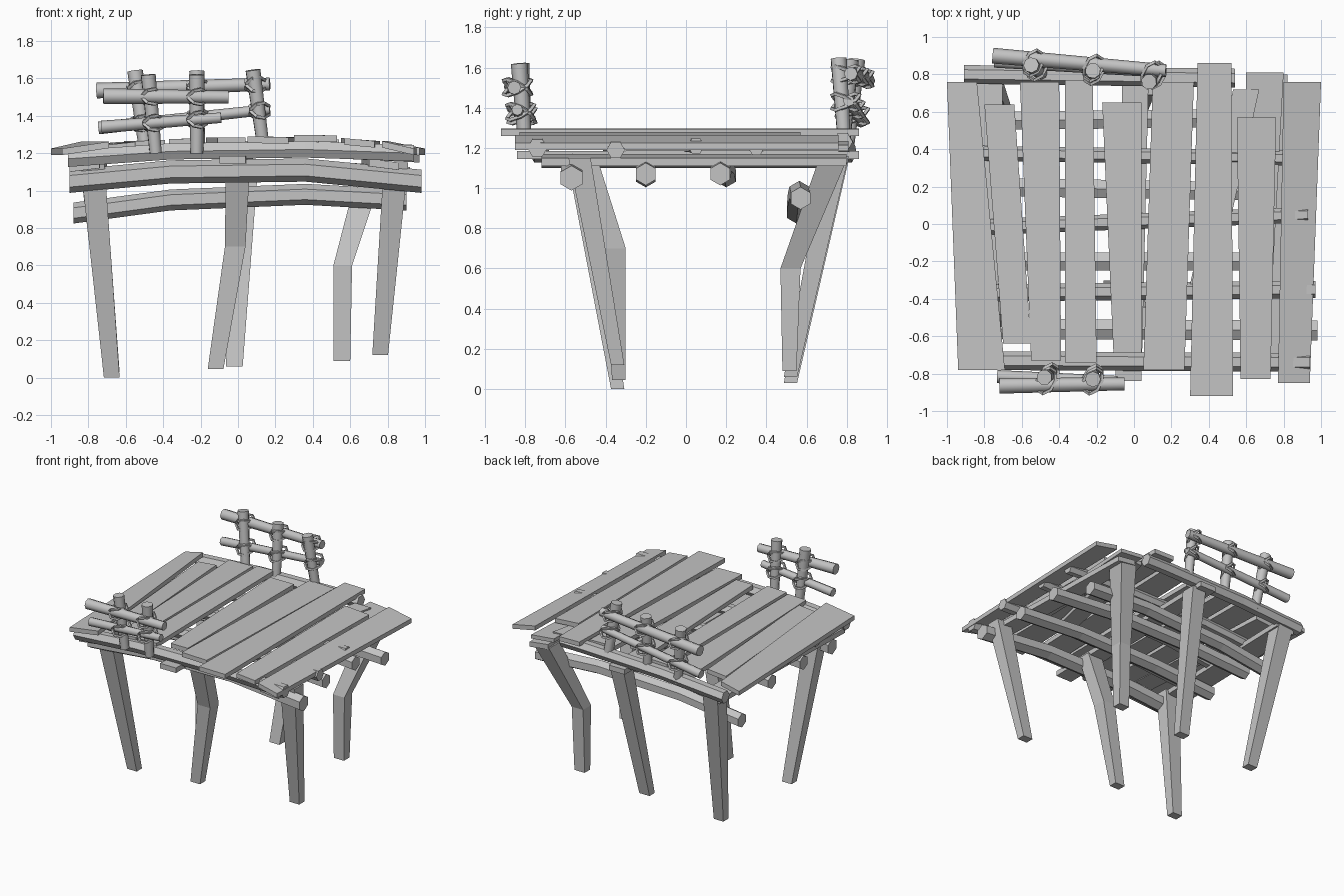
import bpy, bmesh, math
from mathutils import Vector, Matrix

if "Cube" in bpy.data.objects:
    bpy.data.objects.remove(bpy.data.objects["Cube"])

wood = bpy.data.materials.new("weathered grey wood")
wood.use_nodes = True
GREY = (0.55, 0.55, 0.55, 1)
wood.diffuse_color = GREY
wood.node_tree.nodes["Principled BSDF"].inputs["Base Color"].default_value = GREY


def finish(name, bm):
    bmesh.ops.recalc_face_normals(bm, faces=bm.faces)
    mesh = bpy.data.meshes.new(name)
    bm.to_mesh(mesh)
    bm.free()
    mesh.materials.append(wood)
    obj = bpy.data.objects.new(name, mesh)
    bpy.context.collection.objects.link(obj)
    return obj


def loft(name, rings, smooth=False):
    """Skin a list of equal-sized rings and cap both ends."""
    bm = bmesh.new()
    loops = [[bm.verts.new(p) for p in ring] for ring in rings]
    n = len(loops[0])
    for a, b in zip(loops, loops[1:]):
        for i in range(n):
            j = (i + 1) % n
            bm.faces.new((a[i], a[j], b[j], b[i])).smooth = smooth
    bm.faces.new(loops[0])
    bm.faces.new(loops[-1])
    return finish(name, bm)


def plank(name, back, front, z_left, z_right, thick=0.035):
    """Tapered board along y; each end is (x_min, x_max, y)."""
    rings = []
    for x0, x1, y in (back, front):
        rings.append([(x0, y, z_left), (x1, y, z_right),
                      (x1, y, z_right - thick), (x0, y, z_left - thick)])
    return loft(name, rings)


def log(name, y_ends, x_ends, heights, r, turn=0.0):
    """Six-sided arched log along x."""
    xs = (x_ends[0], max(-0.36, x_ends[0] + 0.1), min(0.36, x_ends[1] - 0.1), x_ends[1])
    rings = []
    for x, z in zip(xs, heights):
        t = (x - x_ends[0]) / (x_ends[1] - x_ends[0])
        y = y_ends[0] + t * (y_ends[1] - y_ends[0])
        angles = [turn + k * math.pi / 3 for k in range(6)]
        rings.append([(x, y + r * math.cos(a), z + r * math.sin(a)) for a in angles])
    return loft(name, rings)


def pole(name, start, end, r0, r1, sides=8):
    """Round pole between two points."""
    a, b = Vector(start), Vector(end)
    q = (b - a).to_track_quat("Z", "Y")
    rings = []
    for c, r in ((a, r0), (b, r1)):
        rings.append([c + q @ Vector((r * math.cos(k * math.tau / sides),
                                      r * math.sin(k * math.tau / sides), 0))
                      for k in range(sides)])
    return loft(name, rings, True)


def leg(name, sections):
    """Squared leg; each section is (x, y, z, half_x, half_y)."""
    return loft(name, [[(x - w, y - d, z), (x + w, y - d, z),
                        (x + w, y + d, z), (x - w, y + d, z)]
                       for x, y, z, w, d in sections])


def rope_ring(name, centre, tilt_x, tilt_y, radius):
    """Thin rope loop wound round a joint."""
    bm = bmesh.new()
    m = (Matrix.Translation(centre) @ Matrix.Rotation(tilt_y, 4, "Y")
         @ Matrix.Rotation(tilt_x, 4, "X"))
    loops = []
    for i in range(8):
        a = i * math.tau / 8
        loops.append([bm.verts.new(m @ Vector((
            math.cos(a) * (radius * 0.8 + 0.011 * math.cos(b)),
            math.sin(a) * (radius * 1.15 + 0.011 * math.cos(b)),
            0.011 * math.sin(b)))) for b in (0, math.pi / 2, math.pi, math.pi * 1.5)])
    for i in range(8):
        a, b = loops[i], loops[(i + 1) % 8]
        for k in range(4):
            j = (k + 1) % 4
            bm.faces.new((a[k], a[j], b[j], b[k]))
    return finish(name, bm)


# Deck boards: back end, front end, top height at each long edge
boards = [
    ((-1.0, -0.84, 0.76), (-0.94, -0.69, -0.78), 1.225, 1.262),
    ((-0.80, -0.64, 0.64), (-0.70, -0.55, -0.64), 1.245, 1.26),
    ((-0.61, -0.40, 0.76), (-0.55, -0.39, -0.73), 1.265, 1.27),
    ((-0.37, -0.22, 0.77), (-0.37, -0.20, -0.74), 1.275, 1.28),
    ((-0.17, 0.04, 0.65), (-0.11, 0.04, -0.69), 1.285, 1.285),
    ((0.10, 0.32, 0.76), (0.05, 0.27, -0.78), 1.29, 1.285),
    ((0.34, 0.52, 0.86), (0.30, 0.53, -0.92), 1.298, 1.295),
    ((0.55, 0.76, 0.57), (0.57, 0.73, -0.83), 1.28, 1.265),
    ((0.80, 1.0, 0.76), (0.77, 0.94, -0.85), 1.265, 1.225),
]
for i, b in enumerate(boards):
    plank(f"deck_board_{i + 1}", *b)

# Slipped boards under the deck
plank("slipped_board_outer", (0.60, 0.80, 0.81), (0.57, 0.74, -0.30), 1.235, 1.215, 0.03)
plank("slipped_board_inner", (0.53, 0.67, 0.72), (0.30, 0.44, -0.32), 1.24, 1.24, 0.03)

# Cross boards on top of the legs
plank("cross_board_left", (0.66, 0.82, 0.80), (0.70, 0.86, -0.72), 1.17, 1.15, 0.04)
plank("cross_board_middle", (-0.06, 0.08, 0.86), (-0.10, 0.04, -0.84), 1.185, 1.185, 0.04)
plank("cross_board_right", (-0.86, -0.70, 0.80), (-0.90, -0.74, -0.72), 1.14, 1.16, 0.04)

# Arched logs carrying the deck
log("front_edge_log", (-0.73, -0.74), (-0.91, 0.94), (1.17, 1.21, 1.22, 1.20), 0.05)
log("front_low_log", (-0.56, -0.57), (-0.90, 0.98), (1.05, 1.10, 1.11, 1.05), 0.062, math.pi / 6)
log("front_upper_log", (-0.37, -0.35), (-0.90, 0.97), (1.17, 1.21, 1.22, 1.19), 0.046)
log("front_middle_log", (-0.20, -0.20), (-0.90, 0.92), (1.06, 1.10, 1.11, 1.07), 0.056, math.pi / 6)
log("centre_log", (-0.02, 0.05), (-0.90, 0.93), (1.16, 1.21, 1.22, 1.21), 0.042)
log("back_middle_log", (0.20, 0.17), (-0.90, 0.92), (1.06, 1.10, 1.11, 1.07), 0.056, math.pi / 6)
log("back_upper_log", (0.38, 0.35), (-0.90, 0.93), (1.16, 1.21, 1.22, 1.20), 0.04)
log("back_low_log", (0.55, 0.57), (-0.88, 0.90), (0.88, 0.95, 0.98, 0.95), 0.056, math.pi / 6)
log("back_edge_log", (0.80, 0.78), (-0.91, 0.54), (1.17, 1.21, 1.23, 1.23), 0.05)

# Legs, two of them bent
leg("front_right_leg", [(-0.675, -0.34, 0.0, 0.042, 0.033), (-0.78, -0.54, 1.16, 0.065, 0.055)])
leg("front_middle_leg", [(-0.12, -0.335, 0.045, 0.042, 0.033),
                         (-0.015, -0.355, 0.70, 0.055, 0.055),
                         (0.00, -0.50, 1.16, 0.065, 0.055)])
leg("front_left_leg", [(0.76, -0.34, 0.12, 0.042, 0.033), (0.845, -0.53, 1.15, 0.065, 0.055)])
leg("back_right_leg", [(-0.675, 0.52, 0.03, 0.042, 0.033), (-0.78, 0.75, 1.14, 0.065, 0.06)])
leg("back_middle_leg", [(-0.02, 0.52, 0.06, 0.045, 0.033), (0.05, 0.75, 1.16, 0.06, 0.06)])
leg("back_left_leg", [(0.555, 0.515, 0.09, 0.045, 0.035),
                      (0.56, 0.52, 0.60, 0.05, 0.05),
                      (0.72, 0.73, 1.14, 0.07, 0.07)])

# Railings: posts and rails as start and end points
front_posts = [((-0.44, -0.80, 1.20), (-0.48, -0.82, 1.62)),
               ((-0.22, -0.80, 1.20), (-0.22, -0.83, 1.62))]
front_rails = [((-0.72, -0.865, 1.505), (-0.05, -0.855, 1.50)),
               ((-0.73, -0.815, 1.34), (-0.09, -0.84, 1.39))]
back_posts = [((-0.49, 0.80, 1.18), (-0.55, 0.85, 1.64)),
              ((-0.21, 0.78, 1.18), (-0.22, 0.82, 1.64)),
              ((0.14, 0.79, 1.20), (0.08, 0.76, 1.645))]
back_rails = [((-0.755, 0.90, 1.535), (0.17, 0.82, 1.57)),
              ((-0.745, 0.87, 1.335), (0.17, 0.81, 1.435))]


def at(line, axis, value):
    a, b = Vector(line[0]), Vector(line[1])
    return a.lerp(b, (value - a[axis]) / (b[axis] - a[axis]))


for side, posts, rails in (("front", front_posts, front_rails),
                           ("back", back_posts, back_rails)):
    for p, post in enumerate(posts):
        pole(f"{side}_post_{p + 1}", *post, 0.034, 0.042)
    for r, rail in enumerate(rails):
        pole(f"{side}_rail_{r + 1}", *rail, 0.042 - 0.008 * r, 0.034 - 0.006 * r)
        # Crossed rope lashings where rail meets post
        for p, post in enumerate(posts):
            on_post = at(post, 2, sum(e[2] for e in rail) / 2)
            on_rail = at(rail, 0, on_post.x)
            middle = (on_post + on_rail) / 2
            middle.z = on_rail.z
            for k, s in enumerate((-1, 1)):
                rope_ring(f"{side}_rope_{r + 1}_{p + 1}_{k + 1}",
                          middle, 0.5 * s, 0.45 * s, 0.068)
